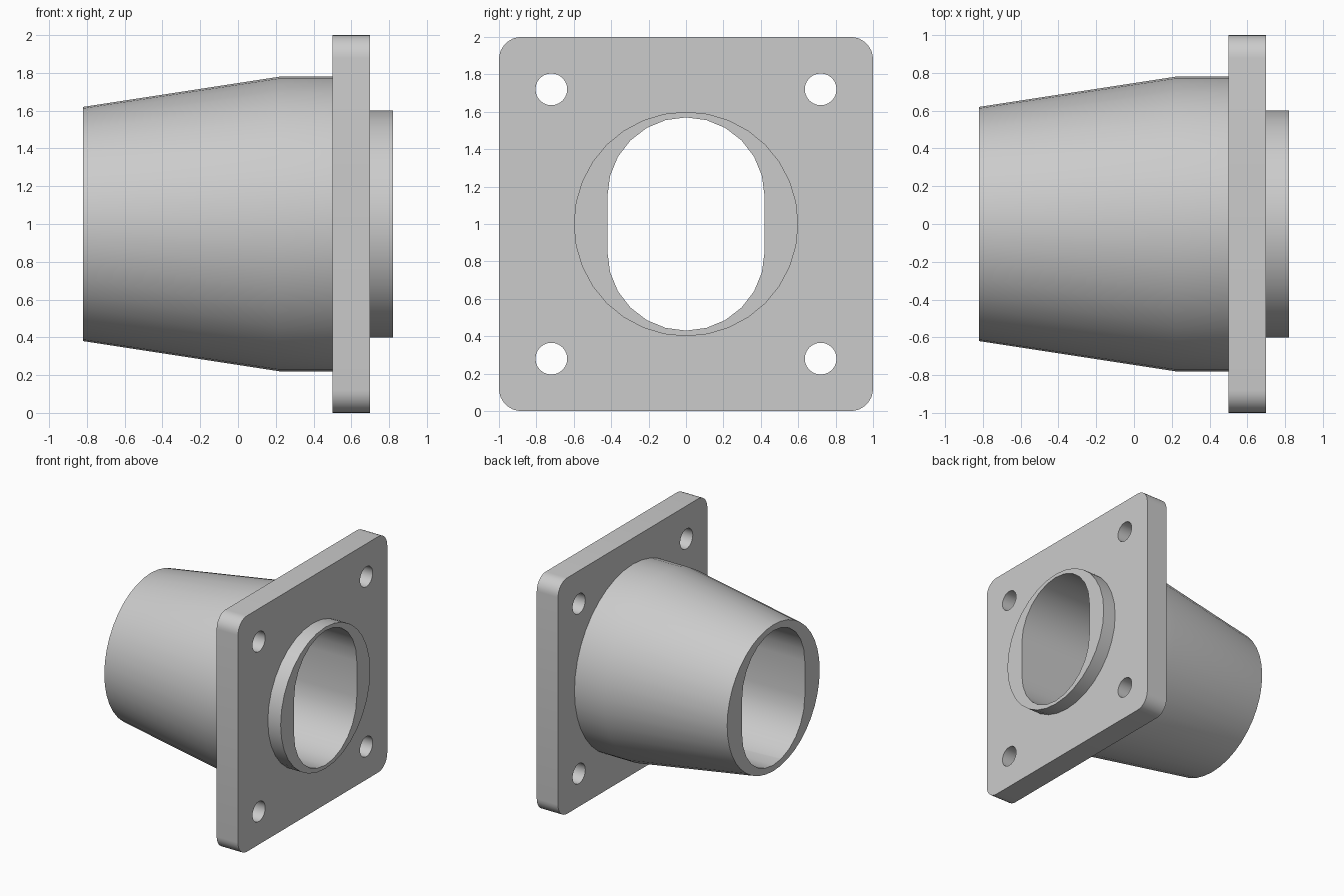
import bpy
import bmesh
from math import cos, sin, pi

if "Cube" in bpy.data.objects:
    bpy.data.objects.remove(bpy.data.objects["Cube"], do_unlink=True)

grey = bpy.data.materials.new("plain grey")
grey.use_nodes = True
colour = (0.6, 0.6, 0.6, 1)
grey.diffuse_color = colour
grey.node_tree.nodes["Principled BSDF"].inputs["Base Color"].default_value = colour


def arc(radius, start, end, steps, y=0, z=0):
    angles = [start + (end - start) * i / steps for i in range(steps + 1)]
    return [(y + radius * cos(a), z + radius * sin(a)) for a in angles]


def circle(radius, sides, y=0, z=0):
    return arc(radius, 0, 2 * pi, sides, y, z)[:-1]


def loft(name, sections):
    """Closed solid through (x, outline) sections along the x axis."""
    bm = bmesh.new()
    rings = [[bm.verts.new((x, y, z + 1)) for y, z in outline]
             for x, outline in sections]
    for a, b in zip(rings, rings[1:]):
        for i in range(len(a)):
            j = (i + 1) % len(a)
            bm.faces.new((a[i], a[j], b[j], b[i]))
    bm.faces.new(rings[0])
    bm.faces.new(rings[-1])
    bmesh.ops.recalc_face_normals(bm, faces=bm.faces)
    mesh = bpy.data.meshes.new(name)
    bm.to_mesh(mesh)
    bm.free()
    mesh.materials.append(grey)
    obj = bpy.data.objects.new(name, mesh)
    bpy.context.collection.objects.link(obj)
    return obj


def combine(target, other, operation):
    """Apply a boolean and discard the helper solid."""
    other.hide_render = True
    mod = target.modifiers.new(other.name, "BOOLEAN")
    mod.operation = operation
    mod.solver = "EXACT"
    mod.object = other
    bpy.context.view_layer.objects.active = target
    bpy.ops.object.modifier_apply(modifier=mod.name)
    bpy.data.objects.remove(other, do_unlink=True)


# Square mounting flange with rounded corners
corner = 0.12
plate = []
for k, (sy, sz) in enumerate([(1, 1), (-1, 1), (-1, -1), (1, -1)]):
    c = 1 - corner
    plate += arc(corner, k * pi / 2, (k + 1) * pi / 2, 8, sy * c, sz * c)
body = loft("flanged_nozzle", [(0.5, plate), (0.7, plate)])

# Tapered sleeve behind and locating ring in front
sleeve = loft("sleeve", [(-0.82, circle(0.62, 40)), (0.22, circle(0.78, 40)),
                         (0.6, circle(0.78, 40))])
combine(body, sleeve, "UNION")
ring = loft("locating_ring", [(0.6, circle(0.6, 32)), (0.82, circle(0.6, 32))])
combine(body, ring, "UNION")

# Slot-shaped bore right through
slot = arc(0.42, 0, pi, 12, 0, 0.15) + arc(0.42, pi, 2 * pi, 12, 0, -0.15)
combine(body, loft("bore", [(-1, slot), (1, slot)]), "DIFFERENCE")

# Four bolt holes
for y in (-0.72, 0.72):
    for z in (-0.72, 0.72):
        hole = circle(0.085, 24, y, z)
        combine(body, loft("bolt_hole", [(0.4, hole), (0.8, hole)]), "DIFFERENCE")

bpy.ops.object.select_all(action="DESELECT")
body.select_set(True)
bpy.context.view_layer.objects.active = body
bpy.ops.object.shade_smooth_by_angle(angle=pi / 6)
